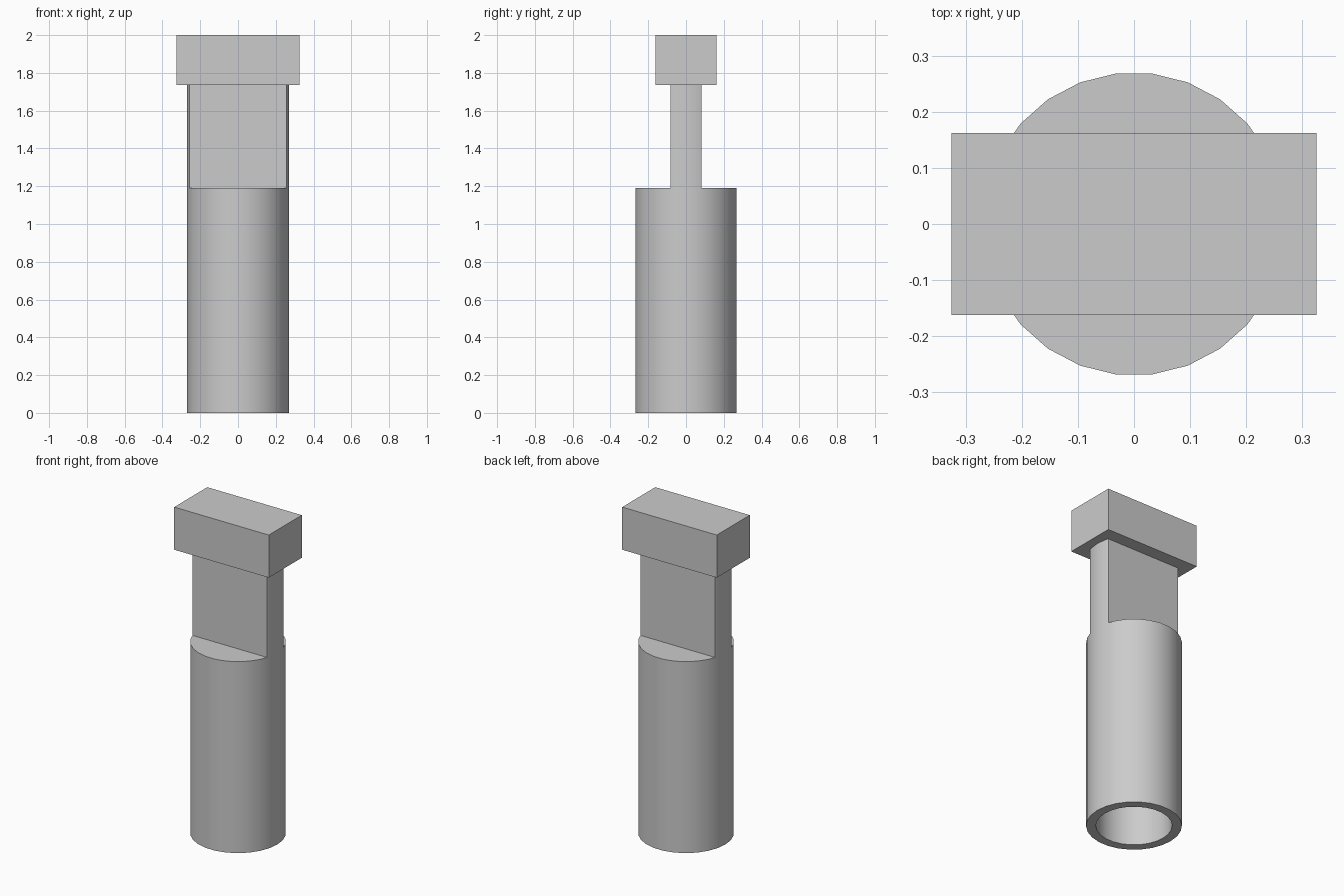
import bpy, bmesh, math

cube = bpy.data.objects.get("Cube")
if cube:
    bpy.data.objects.remove(cube, do_unlink=True)

SIDES = 26
OUTER, BORE = 0.27, 0.215
BORE_TOP, SHOULDER, NECK_TOP, TOP = 1.08, 1.19, 1.735, 2.0
NECK_Y = 0.081

# Single plain grey material
grey = bpy.data.materials.new("plain grey")
grey.use_nodes = True
COLOUR = (0.6, 0.6, 0.6, 1)
grey.diffuse_color = COLOUR
grey.node_tree.nodes["Principled BSDF"].inputs["Base Color"].default_value = COLOUR


def ring(bm, radius, z):
    step = 2 * math.pi / SIDES
    return [bm.verts.new((radius * math.cos(i * step), radius * math.sin(i * step), z))
            for i in range(SIDES)]


def bridge(bm, a, b):
    for i in range(SIDES):
        j = (i + 1) % SIDES
        bm.faces.new((a[i], a[j], b[j], b[i]))


def finish(bm, name, recalc=True):
    if recalc:
        bmesh.ops.recalc_face_normals(bm, faces=bm.faces[:])
    mesh = bpy.data.meshes.new(name)
    bm.to_mesh(mesh)
    bm.free()
    mesh.materials.append(grey)
    obj = bpy.data.objects.new(name, mesh)
    bpy.context.collection.objects.link(obj)
    bpy.ops.object.select_all(action="DESELECT")
    obj.select_set(True)
    bpy.context.view_layer.objects.active = obj
    bpy.ops.object.shade_smooth_by_angle(angle=math.radians(30))
    return obj


# Hollow round body with a blind bore open at the bottom
bm = bmesh.new()
profile = [(BORE, BORE_TOP), (BORE, 0), (OUTER, 0), (OUTER, SHOULDER)]
rings = [ring(bm, r, z) for r, z in profile]
for lower, upper in zip(rings, rings[1:]):
    bridge(bm, lower, upper)
bm.faces.new(rings[0])
bm.faces.new(rings[-1])
finish(bm, "tube_body")

# Neck: the same cylinder cut flat at front and back
bm = bmesh.new()
low, high = ring(bm, OUTER, SHOULDER), ring(bm, OUTER, NECK_TOP)
bridge(bm, low, high)
bm.faces.new(low)
bm.faces.new(high)
for side in (-1, 1):
    geom = bm.verts[:] + bm.edges[:] + bm.faces[:]
    cut = bmesh.ops.bisect_plane(bm, geom=geom, plane_co=(0, side * NECK_Y, 0),
                                 plane_no=(0, side, 0), clear_outer=True)
    edges = [e for e in cut["geom_cut"] if isinstance(e, bmesh.types.BMEdge)]
    bmesh.ops.holes_fill(bm, edges=edges, sides=0)
finish(bm, "flat_neck")

# Rectangular head
bm = bmesh.new()
bmesh.ops.create_cube(bm, size=1)
bmesh.ops.scale(bm, vec=(0.65, 0.324, TOP - NECK_TOP), verts=bm.verts[:])
bmesh.ops.translate(bm, vec=(0, 0, (TOP + NECK_TOP) / 2), verts=bm.verts[:])
finish(bm, "block_head")
